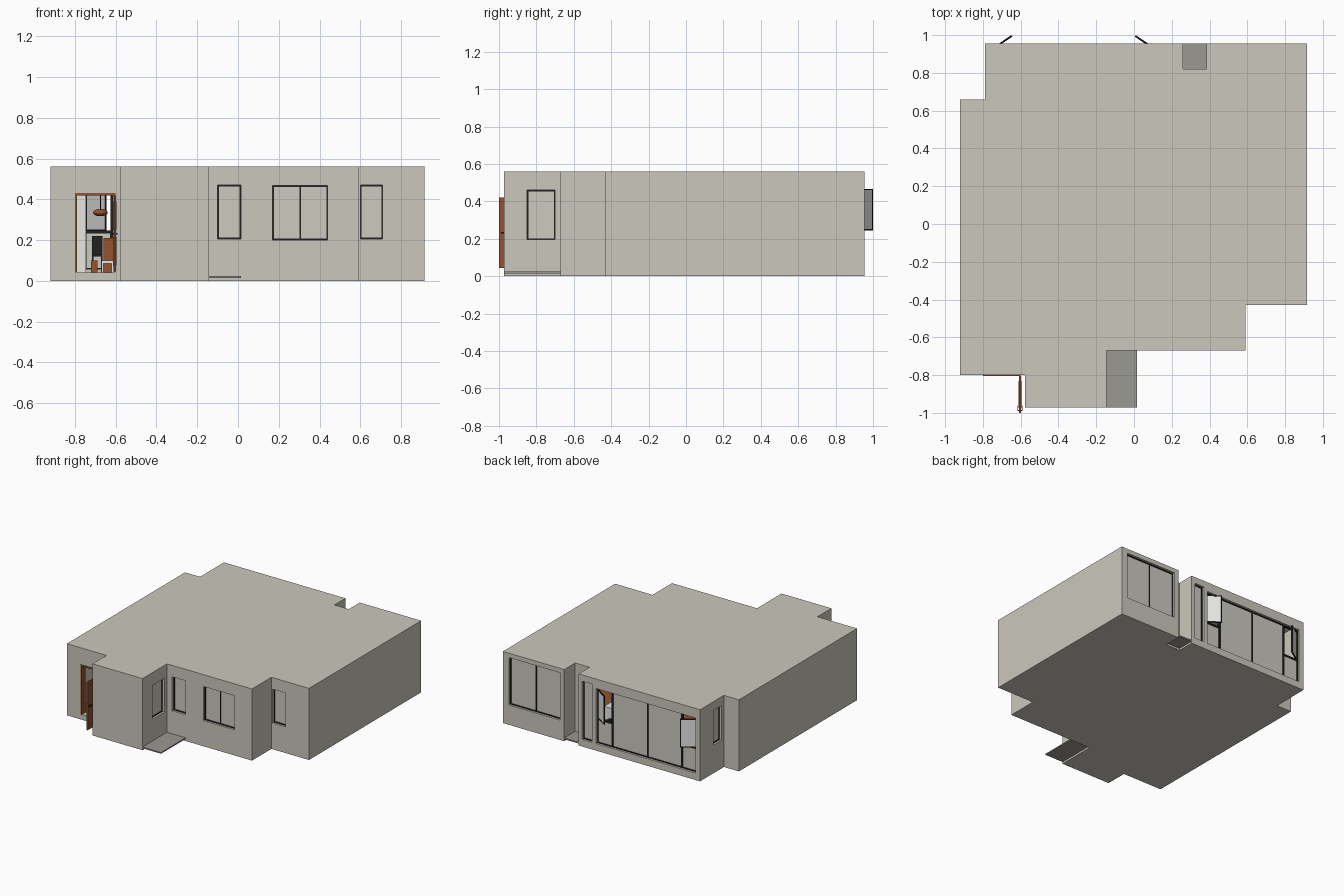
import bpy, bmesh, math
from mathutils import Vector

old = bpy.data.objects.get("Cube")
if old:
    bpy.data.objects.remove(old, do_unlink=True)


def material(name, r, g, b):
    m = bpy.data.materials.new(name)
    m.use_nodes = True
    m.diffuse_color = (r, g, b, 1)
    m.node_tree.nodes["Principled BSDF"].inputs["Base Color"].default_value = (r, g, b, 1)
    return m


BEIGE = material("beige_plaster", .60, .575, .51)
PANE = material("pale_glass", .61, .59, .53)
GREY = material("ledge_grey", .33, .315, .29)
BLACK = material("frame_black", .015, .015, .015)
WOOD = material("brown_wood", .30, .085, .03)
WHITE = material("white_paint", .85, .85, .83)


def finish(name, bm, mat):
    bmesh.ops.recalc_face_normals(bm, faces=bm.faces)
    me = bpy.data.meshes.new(name)
    bm.to_mesh(me)
    bm.free()
    ob = bpy.data.objects.new(name, me)
    bpy.context.collection.objects.link(ob)
    me.materials.append(mat)
    return ob


def add_box(bm, p, q):
    lo = Vector([min(a, b) for a, b in zip(p, q)])
    hi = Vector([max(a, b) for a, b in zip(p, q)])
    verts = bmesh.ops.create_cube(bm, size=1)["verts"]
    for v in verts:
        v.co = Vector([c + f * (h - l) for c, f, h, l in zip((lo + hi) / 2, v.co, hi, lo)])


def boxes(name, pairs, mat):
    bm = bmesh.new()
    for p, q in pairs:
        add_box(bm, p, q)
    return finish(name, bm, mat)


def prism(name, pts, z0, z1, mat):
    bm = bmesh.new()
    face = bm.faces.new([bm.verts.new((x, y, z0)) for x, y in pts])
    ext = bmesh.ops.extrude_face_region(bm, geom=[face])["geom"]
    for v in ext:
        if isinstance(v, bmesh.types.BMVert):
            v.co.z = z1
    return finish(name, bm, mat)


def inset(pts, t):
    # Offset a counter-clockwise plan inwards
    pts = [Vector(p) for p in pts]
    out = []
    for i, p in enumerate(pts):
        a = (p - pts[i - 1]).normalized()
        b = (pts[(i + 1) % len(pts)] - p).normalized()
        out.append((p.x - t * (a.y + b.y), p.y + t * (a.x + b.x)))
    return out


# Plan of the flat
plan = [(-.92, -.80), (-.577, -.80), (-.577, -.972), (-.145, -.972), (-.145, -.67),
        (.59, -.67), (.59, -.43), (.915, -.43), (.915, .955), (.385, .955), (.385, .82),
        (.26, .82), (.26, .955), (-.79, .955), (-.79, .66), (-.92, .66)]
prism("floor_slab", plan, 0, .035, BEIGE)
prism("wood_floor", inset(plan, .04), .034, .04, WOOD)
shell = prism("walls_and_roof", plan, .035, .56, BEIGE)
cavity = prism("room_cutter", inset(plan, .04), 0, .53, BEIGE)

# Wall mapping: position along the wall, depth inwards, height
SIDES = {
    "front": lambda w: lambda a, d, z: (a, w + d, z),
    "back": lambda w: lambda a, d, z: (a, w - d, z),
    "plus_x": lambda w: lambda a, d, z: (w - d, a, z),
    "minus_x": lambda w: lambda a, d, z: (w + d, a, z),
}
openings = bmesh.new()


def frame_bars(at, a0, a1, z0, z1, d0, d1, t, splits=()):
    bars = [(at(a0, d0, z0), at(a0 + t, d1, z1)), (at(a1 - t, d0, z0), at(a1, d1, z1)),
            (at(a0, d0, z0), at(a1, d1, z0 + t)), (at(a0, d0, z1 - t), at(a1, d1, z1))]
    return bars + [(at(s - t / 2, d0, z0), at(s + t / 2, d1, z1)) for s in splits]


def window(name, side, wall, a0, a1, z0, z1, splits=(), cut=True):
    at = SIDES[side](wall)
    if cut:
        add_box(openings, at(a0, -.02, z0), at(a1, .07, z1))
    boxes(name + "_frame", frame_bars(at, a0, a1, z0, z1, .016, .036, .007, splits), BLACK)
    boxes(name + "_pane", [(at(a0, .022, z0), at(a1, .03, z1))], PANE)


window("entry_side_window", "plus_x", -.145, -.85, -.70, .195, .46)
window("small_front_window", "front", -.67, -.10, .015, .205, .47)
window("double_front_window", "front", -.67, .17, .44, .20, .467, [.305])
window("corner_front_window", "front", -.43, .60, .71, .205, .47)
window("bedroom_back_window", "back", .955, .42, .863, .155, .525, [.64])
window("balcony_door", "back", .955, .145, .23, .055, .51)
window("bathroom_window", "minus_x", -.79, .69, .79, .22, .49)

# Wide living room glazing with an open casement at each end
back = SIDES["back"](.955)
add_box(openings, back(-.75, -.02, .055), back(.11, .07, .485))
window("wide_window", "back", .955, -.62, -.02, .055, .485, [-.325], cut=False)
for label, a0, a1, hinge, turn in (("left", -.02, .11, .11, -1), ("right", -.75, -.62, -.75, 1)):
    window(label + "_lower_light", "back", .955, a0, a1, .055, .24, cut=False)
    boxes(label + "_casement_surround", frame_bars(back, a0, a1, .24, .485, .016, .036, .006), BLACK)
    leaf = lambda a, d, z: (a * -turn * -1, d, z)
    sash = boxes(label + "_casement_sash", frame_bars(leaf, 0, .124, .245, .467, -.005, .005, .007), BLACK)
    glass = boxes(label + "_casement_pane", [(leaf(.004, -.003, .25), leaf(.12, .003, .463))], WHITE)
    for ob in (sash, glass):
        ob.location = (hinge, .926, 0)
        ob.rotation_euler.z = turn * math.radians(34)

# Entrance: opening, frame, open door leaf with raised panels and handles
at = SIDES["front"](-.80)
add_box(openings, at(-.80, -.02, .041), at(-.60, .07, .43))
boxes("door_frame", [(at(-.80, -.006, .04), at(-.79, .045, .43)),
                     (at(-.61, -.006, .04), at(-.60, .045, .43)),
                     (at(-.80, -.006, .42), at(-.60, .045, .43))], WOOD)
boxes("door_leaf", [((-.609, -1, .045), (-.599, -.806, .42))], WOOD)
boxes("door_panels", [((-.612, -.975, z), (-.596, -.83, z + .14)) for z in (.075, .25)], WOOD)
boxes("door_handle", [((-.618, -.99, .228), (-.590, -.984, .236)),
                      ((-.618, -.99, .228), (-.615, -.96, .236)),
                      ((-.593, -.99, .228), (-.590, -.96, .236))], BLACK)

# Cut rooms and openings out of the shell
holes = finish("opening_cutter", openings, BEIGE)
bpy.context.view_layer.objects.active = shell
for cutter in (cavity, holes):
    cutter.hide_render = True
    mod = shell.modifiers.new(cutter.name, "BOOLEAN")
    mod.operation, mod.solver, mod.object = "DIFFERENCE", "EXACT", cutter
    bpy.ops.object.modifier_apply(modifier=mod.name)
for cutter in (cavity, holes):
    bpy.data.objects.remove(cutter, do_unlink=True)

# Thin outdoor ledges
boxes("front_ledge", [((-.145, -.972, .015), (.015, -.67, .025))], GREY)
boxes("back_ledge", [((.26, .82, .015), (.385, .955, .025))], GREY)

# Furniture glimpsed through the openings
boxes("hall_cupboard", [((-.87, -.2, .04), (-.745, .3, .45))], WHITE)
boxes("sideboard", [((-.66, .1, .04), (-.56, .4, .21))], WOOD)
boxes("low_stool", [((-.72, -.45, .04), (-.69, -.40, .10))], WOOD)
boxes("bench", [((-.67, -.3, .085), (-.61, -.1, .10)), ((-.67, -.3, .04), (-.66, -.1, .09)),
                ((-.62, -.3, .04), (-.61, -.1, .09))], WHITE)
boxes("dining_chair", [((-.715, -.1, .12), (-.665, -.05, .13)), ((-.715, -.05, .13), (-.665, -.04, .22))]
      + [((x, y, .04), (x + .006, y + .006, .12)) for x in (-.715, -.671) for y in (-.1, -.05)], BLACK)
boxes("washer", [((0, .72, .04), (.12, .84, .30))], WHITE)


def round_part(name, loc, radius, depth, mat, rot=0):
    bpy.ops.mesh.primitive_cylinder_add(vertices=24, radius=radius, depth=depth,
                                        location=loc, rotation=(rot, 0, 0))
    ob = bpy.context.object
    ob.name = name
    ob.data.materials.append(mat)
    bpy.ops.object.shade_smooth_by_angle()


round_part("washer_door", (.06, .842, .18), .04, .008, BLACK, math.pi / 2)
round_part("pendant_cord", (-.675, 0, .44), .002, .18, BLACK)
bpy.ops.mesh.primitive_uv_sphere_add(segments=24, ring_count=12, radius=.036, location=(-.675, 0, .335))
lamp = bpy.context.object
lamp.name = "pendant_lamp"
lamp.scale.z = .5
lamp.data.materials.append(WOOD)
bpy.ops.object.shade_smooth_by_angle()
